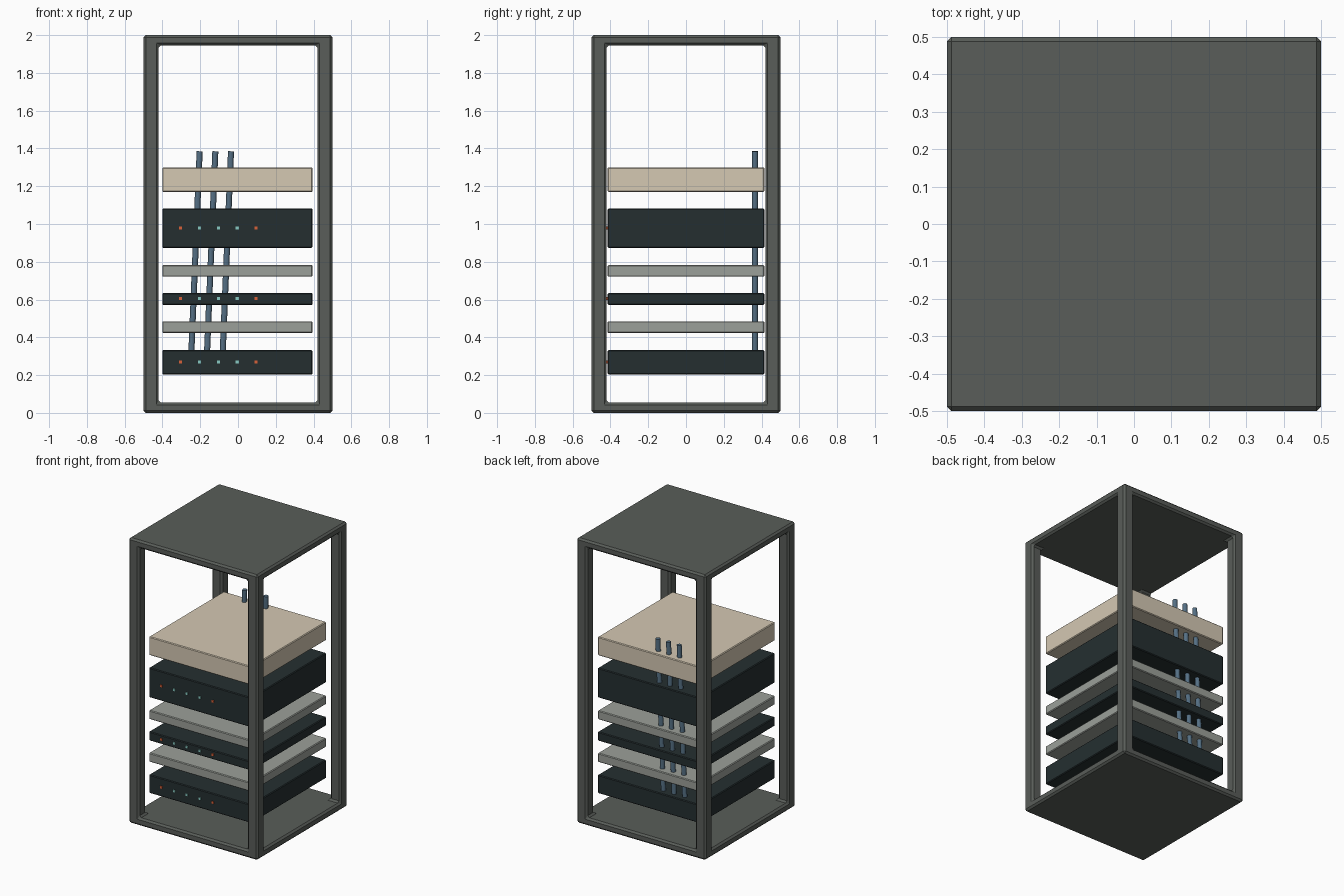
import bpy, bmesh
from mathutils import Vector

if "Cube" in bpy.data.objects:
    bpy.data.objects.remove(bpy.data.objects["Cube"])


def mat(name, r, g, b):
    m = bpy.data.materials.new(name)
    m.diffuse_color = (r, g, b, 1)
    m.use_nodes = True
    m.node_tree.nodes["Principled BSDF"].inputs["Base Color"].default_value = m.diffuse_color
    return m


FRAME = mat("frame_grey", 0.10, 0.11, 0.10)
DARK = mat("dark_unit", 0.018, 0.028, 0.030)
PALE = mat("pale_grey", 0.33, 0.35, 0.32)
BEIGE = mat("beige", 0.66, 0.58, 0.45)
BLUE = mat("cable_blue", 0.09, 0.16, 0.23)
ORANGE = mat("lamp_orange", 0.70, 0.12, 0.04)
TEAL = mat("lamp_teal", 0.25, 0.60, 0.55)


def add_object(name, bm, material, bevel=0.0):
    bmesh.ops.recalc_face_normals(bm, faces=bm.faces)
    me = bpy.data.meshes.new(name)
    bm.to_mesh(me)
    bm.free()
    me.materials.append(material)
    ob = bpy.data.objects.new(name, me)
    bpy.context.collection.objects.link(ob)
    if bevel:
        b = ob.modifiers.new("edge_chamfer", 'BEVEL')
        b.width = bevel
        b.segments = 1
        b.limit_method = 'ANGLE'
    return ob


def box(name, centre, size, material, bevel=0.0):
    bm = bmesh.new()
    bmesh.ops.create_cube(bm, size=1)
    bmesh.ops.scale(bm, vec=size, verts=bm.verts)
    bmesh.ops.translate(bm, vec=centre, verts=bm.verts)
    return add_object(name, bm, material, bevel)


def open_frame(name, half, inner, height, plate, material):
    """One shell round the solid cells: two plates joined by four corner posts."""
    bm = bmesh.new()
    xs = (-half, -inner, inner, half)
    levels = (xs, xs, (0, plate, height - plate, height))
    cache = {}

    def vert(i):
        if i not in cache:
            cache[i] = bm.verts.new([levels[a][i[a]] for a in range(3)])
        return cache[i]

    def solid(c):
        if min(c) < 0 or max(c) > 2:
            return False
        return c[2] != 1 or (c[0] != 1 and c[1] != 1)

    cells = [(i, j, k) for i in range(3) for j in range(3) for k in range(3)]
    for c in filter(solid, cells):
        for a in range(3):
            for s in (0, 1):
                n = list(c)
                n[a] += 2 * s - 1
                if solid(n):
                    continue
                u, v = (a + 1) % 3, (a + 2) % 3
                loop = []
                for du, dv in ((0, 0), (1, 0), (1, 1), (0, 1)):
                    p = list(c)
                    p[a] += s
                    p[u] += du
                    p[v] += dv
                    loop.append(vert(tuple(p)))
                bm.faces.new(loop)
    return add_object(name, bm, material, 0.012)


# Open cabinet: floor, roof and corner posts
open_frame("rack_frame", 0.5, 0.42, 2.0, 0.055, FRAME)

# Stacked units: name, bottom, top, material, lamp height
units = [
    ("lower_unit", 0.203, 0.332, DARK, 0.27),
    ("lower_panel", 0.422, 0.485, PALE, None),
    ("middle_unit", 0.571, 0.634, DARK, 0.605),
    ("upper_panel", 0.721, 0.783, PALE, None),
    ("upper_unit", 0.874, 1.082, DARK, 0.98),
    ("top_unit", 1.170, 1.300, BEIGE, None),
]
for name, z0, z1, m, lamp_z in units:
    box(name, (-0.003, 0, (z0 + z1) / 2), (0.796, 0.83, z1 - z0), m, 0.005)
    # Row of indicator lamps on the front
    if lamp_z:
        for i in range(5):
            box(f"{name}_lamp_{i + 1}", (-0.304 + 0.1 * i, -0.416, lamp_z),
                (0.016, 0.008, 0.016), ORANGE if i in (0, 4) else TEAL)

# Three leaning cables through the back of the stack
for i in range(3):
    x = 0.083 * i
    low, high = Vector((x - 0.249, 0.365, 0.27)), Vector((x - 0.203, 0.365, 1.385))
    d = high - low
    bm = bmesh.new()
    bmesh.ops.create_cone(bm, cap_ends=True, segments=12, radius1=0.016,
                          radius2=0.016, depth=d.length)
    bmesh.ops.rotate(bm, verts=bm.verts, matrix=d.to_track_quat('Z', 'Y').to_matrix())
    bmesh.ops.translate(bm, vec=(low + high) / 2, verts=bm.verts)
    add_object(f"cable_{i + 1}", bm, BLUE)
